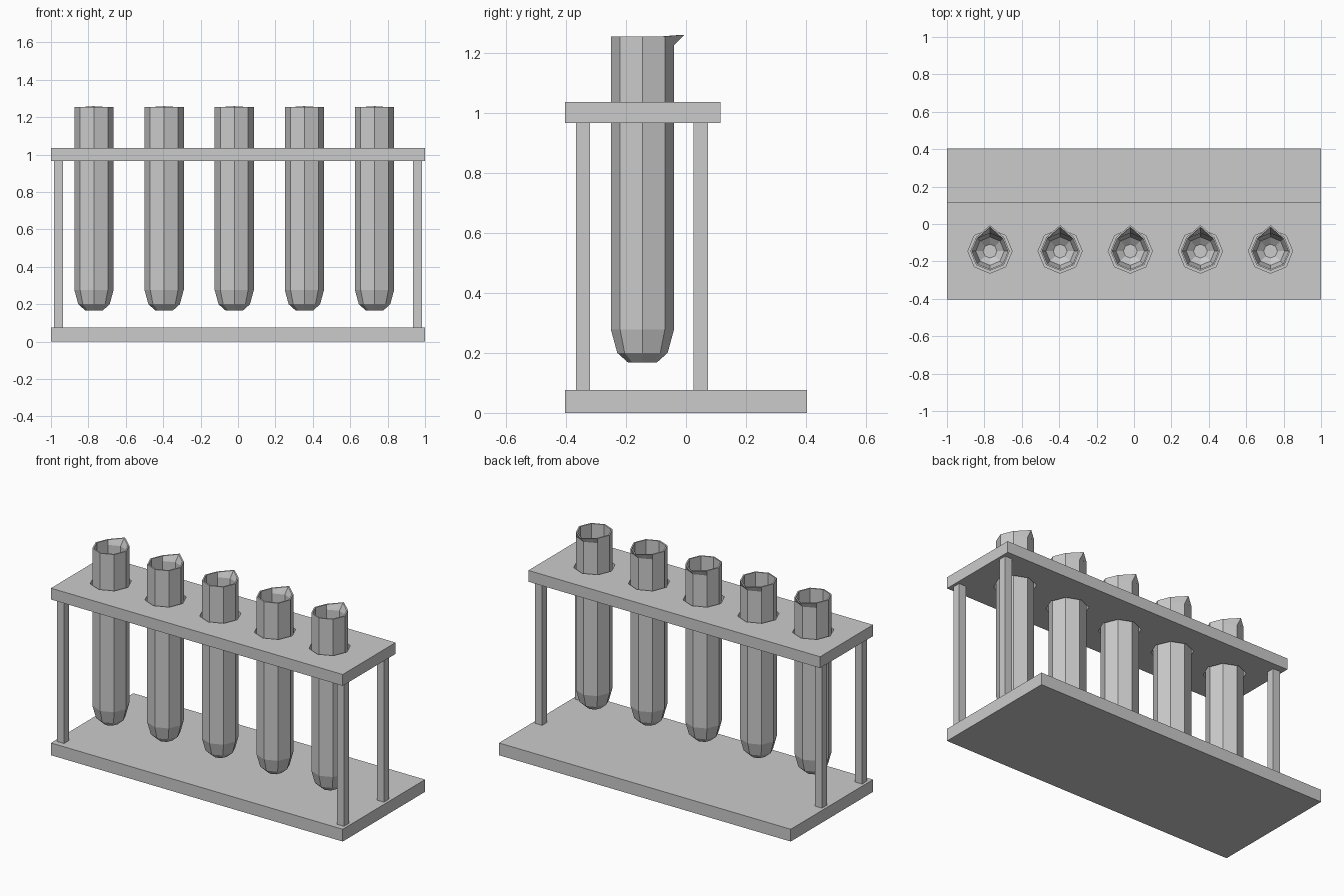
import bpy, bmesh
from math import cos, sin, pi

if "Cube" in bpy.data.objects:
    bpy.data.objects.remove(bpy.data.objects["Cube"])

TUBE_X = [-0.77 + 0.375 * i for i in range(5)]
TUBE_Y = -0.145
SIDES = 8


def finish(name, bm):
    bmesh.ops.recalc_face_normals(bm, faces=bm.faces)
    mesh = bpy.data.meshes.new(name)
    bm.to_mesh(mesh)
    bm.free()
    obj = bpy.data.objects.new(name, mesh)
    bpy.context.collection.objects.link(obj)
    return obj


def box(name, x0, x1, y0, y1, z0, z1):
    bm = bmesh.new()
    bmesh.ops.create_cube(bm, size=1)
    for v in bm.verts:
        v.co.x = x0 if v.co.x < 0 else x1
        v.co.y = y0 if v.co.y < 0 else y1
        v.co.z = z0 if v.co.z < 0 else z1
    return finish(name, bm)


def lathe(bm, profile, cx, cy):
    """Octagonal rings along a (radius, z) profile, capped at both ends."""
    rings = [[bm.verts.new((cx + r * cos(2 * pi * k / SIDES),
                            cy + r * sin(2 * pi * k / SIDES), z))
              for k in range(SIDES)] for r, z in profile]
    for a, b in zip(rings, rings[1:]):
        for k in range(SIDES):
            n = (k + 1) % SIDES
            bm.faces.new((a[k], a[n], b[n], b[k]))
    bm.faces.new(rings[0])
    bm.faces.new(rings[-1])
    return rings


# Base board and tube shelf
box("base", -1, 1, -0.403, 0.403, 0, 0.076)
shelf = box("shelf", -1, 1, -0.403, 0.115, 0.965, 1.035)

# Holes in the shelf
bm = bmesh.new()
for x in TUBE_X:
    lathe(bm, [(0.118, 0.9), (0.118, 1.1)], x, TUBE_Y)
cutter = finish("hole_cutter", bm)
cutter.hide_render = True
mod = shelf.modifiers.new("holes", 'BOOLEAN')
mod.operation = 'DIFFERENCE'
mod.solver = 'EXACT'
mod.object = cutter
bpy.context.view_layer.objects.active = shelf
bpy.ops.object.modifier_apply(modifier=mod.name)
bpy.data.objects.remove(cutter)

# Four posts
for side, x in (("left", -0.959), ("right", 0.959)):
    for place, y in (("front", -0.343), ("back", 0.049)):
        box(f"{place}_{side}_post", x - 0.024, x + 0.024,
            y - 0.024, y + 0.024, 0.074, 0.967)

# Test tubes: outer wall up, inner wall down, rim pulled into a spout at the back
PROFILE = [(0.047, 0.167), (0.084, 0.2), (0.105, 0.277), (0.105, 1.225), (0.105, 1.254),
           (0.096, 1.254), (0.096, 1.222), (0.096, 0.279), (0.076, 0.207), (0.037, 0.177)]
for i, x in enumerate(TUBE_X):
    bm = bmesh.new()
    rings = lathe(bm, PROFILE, x, TUBE_Y)
    rings[4][2].co.y, rings[4][2].co.z = -0.006, 1.259
    rings[5][2].co.y, rings[5][2].co.z = -0.016, 1.259
    finish(f"test_tube_{i + 1}", bm)
